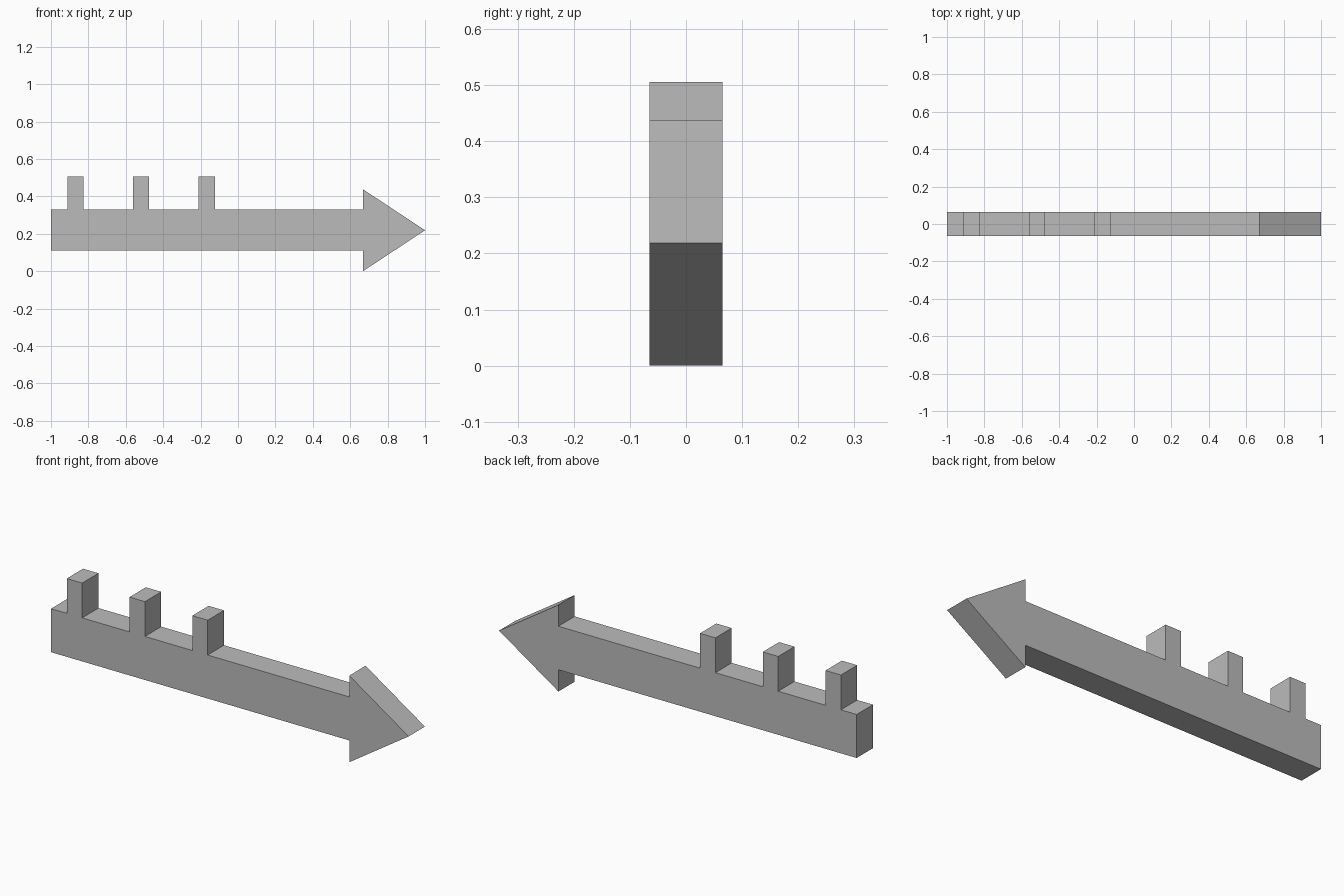
import bpy
import bmesh

cube = bpy.data.objects.get("Cube")
if cube:
    bpy.data.objects.remove(cube, do_unlink=True)

# Single grey material
grey = bpy.data.materials.new("plain_grey")
grey.use_nodes = True
colour = (0.5, 0.5, 0.5, 1.0)
grey.diffuse_color = colour
grey.node_tree.nodes["Principled BSDF"].inputs["Base Color"].default_value = colour

HALF_DEPTH = 0.065
BAR_LOW, BAR_TOP, PEG_TOP = 0.11, 0.33, 0.506
HEAD_X, HEAD_TOP = 0.668, 0.438
PEG_WIDTH = 0.086

# Outline: bar underside, arrow head, then pegs from right to left
outline = [(-1, BAR_LOW), (HEAD_X, BAR_LOW), (HEAD_X, 0), (1, HEAD_TOP / 2),
           (HEAD_X, HEAD_TOP), (HEAD_X, BAR_TOP)]
for left in (-0.21, -0.561, -0.912):
    right = left + PEG_WIDTH
    outline += [(right, BAR_TOP), (right, PEG_TOP), (left, PEG_TOP), (left, BAR_TOP)]
outline.append((-1, BAR_TOP))

# Extrude the outline through the depth
bm = bmesh.new()
front = bm.faces.new([bm.verts.new((x, -HALF_DEPTH, z)) for x, z in outline])
result = bmesh.ops.extrude_face_region(bm, geom=[front], use_keep_orig=True)
moved = [v for v in result["geom"] if isinstance(v, bmesh.types.BMVert)]
bmesh.ops.translate(bm, verts=moved, vec=(0, 2 * HALF_DEPTH, 0))
bmesh.ops.recalc_face_normals(bm, faces=bm.faces)

mesh = bpy.data.meshes.new("arrow_with_pegs")
bm.to_mesh(mesh)
bm.free()
mesh.materials.append(grey)
arrow = bpy.data.objects.new("arrow_with_pegs", mesh)
bpy.context.collection.objects.link(arrow)
